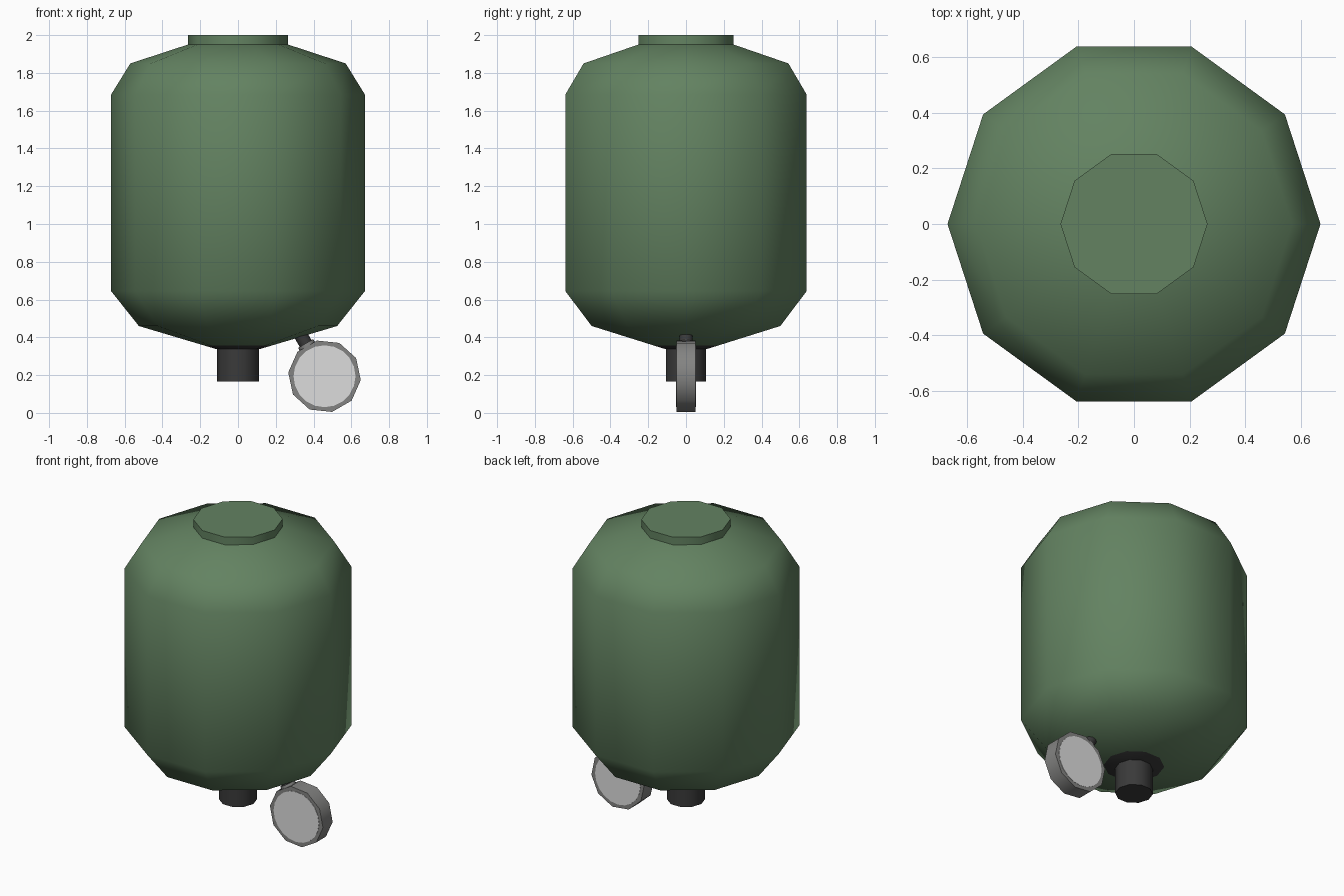
import bpy, bmesh, math
from mathutils import Matrix

if "Cube" in bpy.data.objects:
    bpy.data.objects.remove(bpy.data.objects["Cube"])


def material(name, rgb):
    m = bpy.data.materials.new(name)
    m.diffuse_color = (*rgb, 1)
    m.use_nodes = True
    m.node_tree.nodes["Principled BSDF"].inputs["Base Color"].default_value = m.diffuse_color
    return m


green = material("tank green", (0.125, 0.225, 0.12))
black = material("fitting black", (0.042, 0.042, 0.042))
grey = material("gauge grey", (0.23, 0.23, 0.225))
white = material("dial white", (0.72, 0.72, 0.72))


def lathe(name, profile, mat, sides=10, phase=0.0, matrix=Matrix()):
    """Closed solid of revolution around local z; profile is (radius, z)."""
    bm = bmesh.new()
    rings = []
    for r, z in profile:
        rings.append([bm.verts.new((
            r * math.cos(phase + 2 * math.pi * i / sides),
            r * math.sin(phase + 2 * math.pi * i / sides), z))
            for i in range(sides)])
    for a, b in zip(rings, rings[1:]):
        for i in range(sides):
            j = (i + 1) % sides
            bm.faces.new((a[i], a[j], b[j], b[i]))
    bm.faces.new(rings[0][::-1])
    bm.faces.new(rings[-1])
    bmesh.ops.recalc_face_normals(bm, faces=bm.faces)
    bm.transform(matrix)
    me = bpy.data.meshes.new(name)
    bm.to_mesh(me)
    bm.free()
    me.materials.append(mat)
    ob = bpy.data.objects.new(name, me)
    bpy.context.collection.objects.link(ob)
    bpy.ops.object.select_all(action='DESELECT')
    ob.select_set(True)
    bpy.context.view_layer.objects.active = ob
    bpy.ops.object.shade_smooth_by_angle(angle=math.radians(45))
    return ob


# Tank body with shoulders and raised lid
lathe("tank", [(0.18, 0.357), (0.525, 0.46), (0.672, 0.645), (0.672, 1.685),
               (0.57, 1.85), (0.265, 1.95), (0.265, 2.0)], green)

# Outlet collar and pipe under the tank
lathe("outlet_collar", [(0.112, 0.337), (0.18, 0.357)], black)
lathe("outlet_pipe", [(0.112, 0.167), (0.112, 0.35)], black)

# Pressure gauge: decagonal case facing front and back, dials on both sides
centre = Matrix.Translation((0.458, 0, 0.194))
facing = centre @ Matrix.Rotation(math.radians(90), 4, 'X')
lathe("gauge_case", [(0.193, -0.05), (0.193, 0.05)], grey,
      phase=math.radians(-6), matrix=facing)
for side, label in ((1, "front"), (-1, "back")):
    z0, z1 = sorted((side * 0.049, side * 0.052))
    lathe("gauge_dial_" + label, [(0.164, z0), (0.164, z1)], white,
          sides=20, matrix=facing)

# Gauge neck and stem leaning up into the tank
lean = centre @ Matrix.Rotation(math.radians(-30), 4, 'Y')
lathe("gauge_neck", [(0.05, 0.15), (0.046, 0.2)], grey, matrix=lean)
lathe("gauge_stem", [(0.036, 0.18), (0.036, 0.29)], black, matrix=lean)
